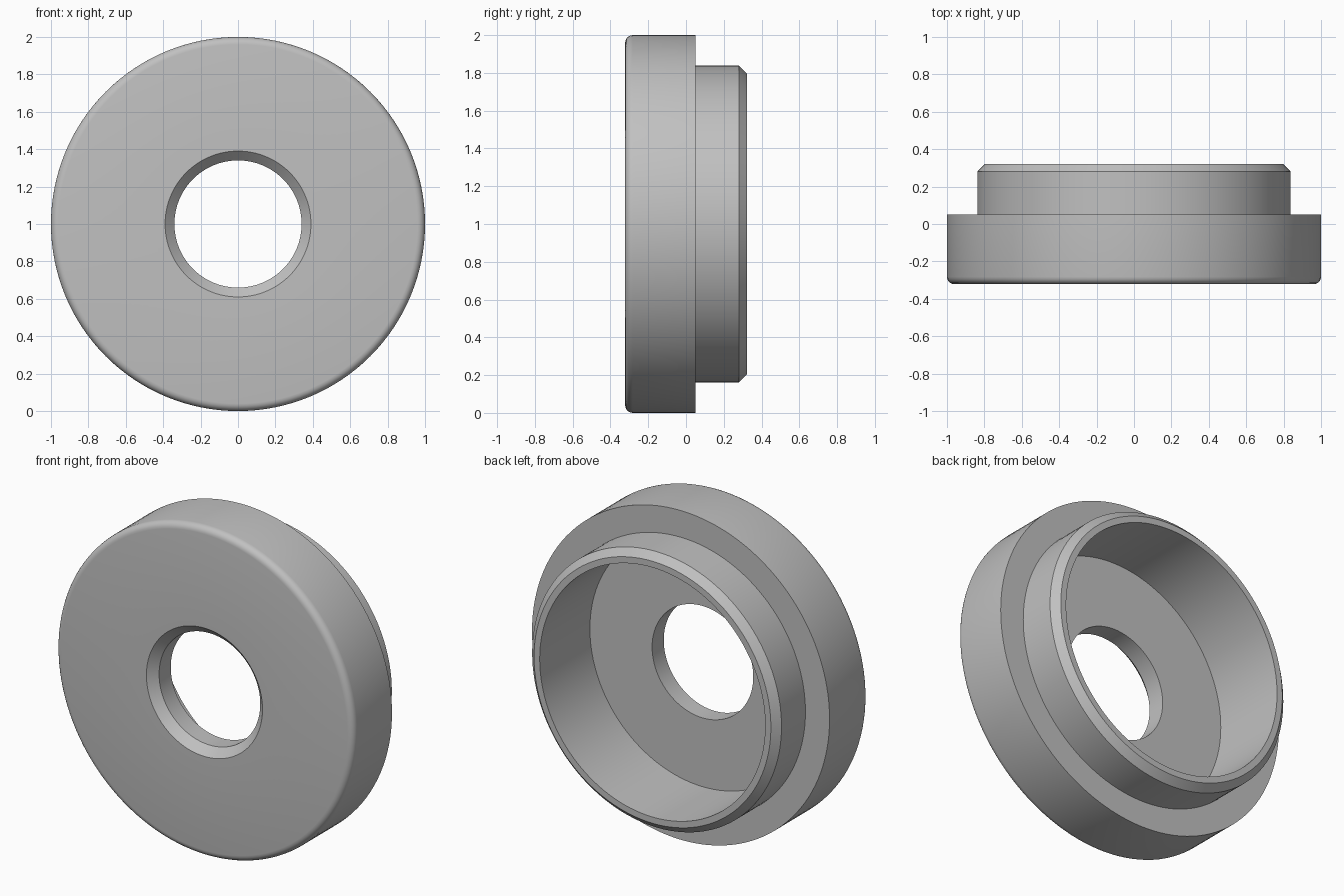
import bpy, bmesh, math
from mathutils import Vector, Matrix

cube = bpy.data.objects.get("Cube")
if cube:
    bpy.data.objects.remove(cube, do_unlink=True)

SEGMENTS = 128
HALF = 0.322           # half of the depth along y
STEP = 0.05            # y of the shoulder behind the flange
FLOOR = -0.16          # y of the recess floor
FILLET = 0.04

# Single grey material
grey = bpy.data.materials.new("plain grey")
colour = (0.53, 0.53, 0.53, 1)
grey.use_nodes = True
grey.diffuse_color = colour
grey.node_tree.nodes["Principled BSDF"].inputs["Base Color"].default_value = colour

# Rounded front rim of the flange, as (radius, y)
rim = []
for i in range(6):
    a = math.radians(90 * i / 5)
    rim.append((1 - FILLET + FILLET * math.sin(a), -HALF + FILLET - FILLET * math.cos(a)))

# Closed cross-section: bore chamfer, flange, shoulder, collar, recess, bore
profile = [(0.39, -HALF)] + rim + [
    (1, STEP), (0.838, STEP),
    (0.838, HALF - 0.042), (0.796, HALF),
    (0.758, HALF), (0.758, FLOOR),
    (0.34, FLOOR), (0.34, -HALF + 0.05),
]

# Turn the cross-section about the y axis
bm = bmesh.new()
verts = [bm.verts.new((r, y, 0)) for r, y in profile]
edges = [bm.edges.new((verts[i], verts[(i + 1) % len(verts)])) for i in range(len(verts))]
bmesh.ops.spin(bm, geom=verts + edges, cent=Vector(), axis=(0, 1, 0),
               angle=math.tau, steps=SEGMENTS, use_merge=False)
bmesh.ops.remove_doubles(bm, verts=bm.verts[:], dist=0.0001)
bmesh.ops.recalc_face_normals(bm, faces=bm.faces[:])
bmesh.ops.transform(bm, matrix=Matrix.Translation((0, 0, 1)), verts=bm.verts[:])

mesh = bpy.data.meshes.new("flanged_bushing")
bm.to_mesh(mesh)
bm.free()
mesh.materials.append(grey)
bushing = bpy.data.objects.new("flanged_bushing", mesh)
bpy.context.collection.objects.link(bushing)

# Smooth round walls, crisp chamfers
bpy.ops.object.select_all(action='DESELECT')
bushing.select_set(True)
bpy.context.view_layer.objects.active = bushing
bpy.ops.object.shade_smooth_by_angle(angle=math.radians(30))
